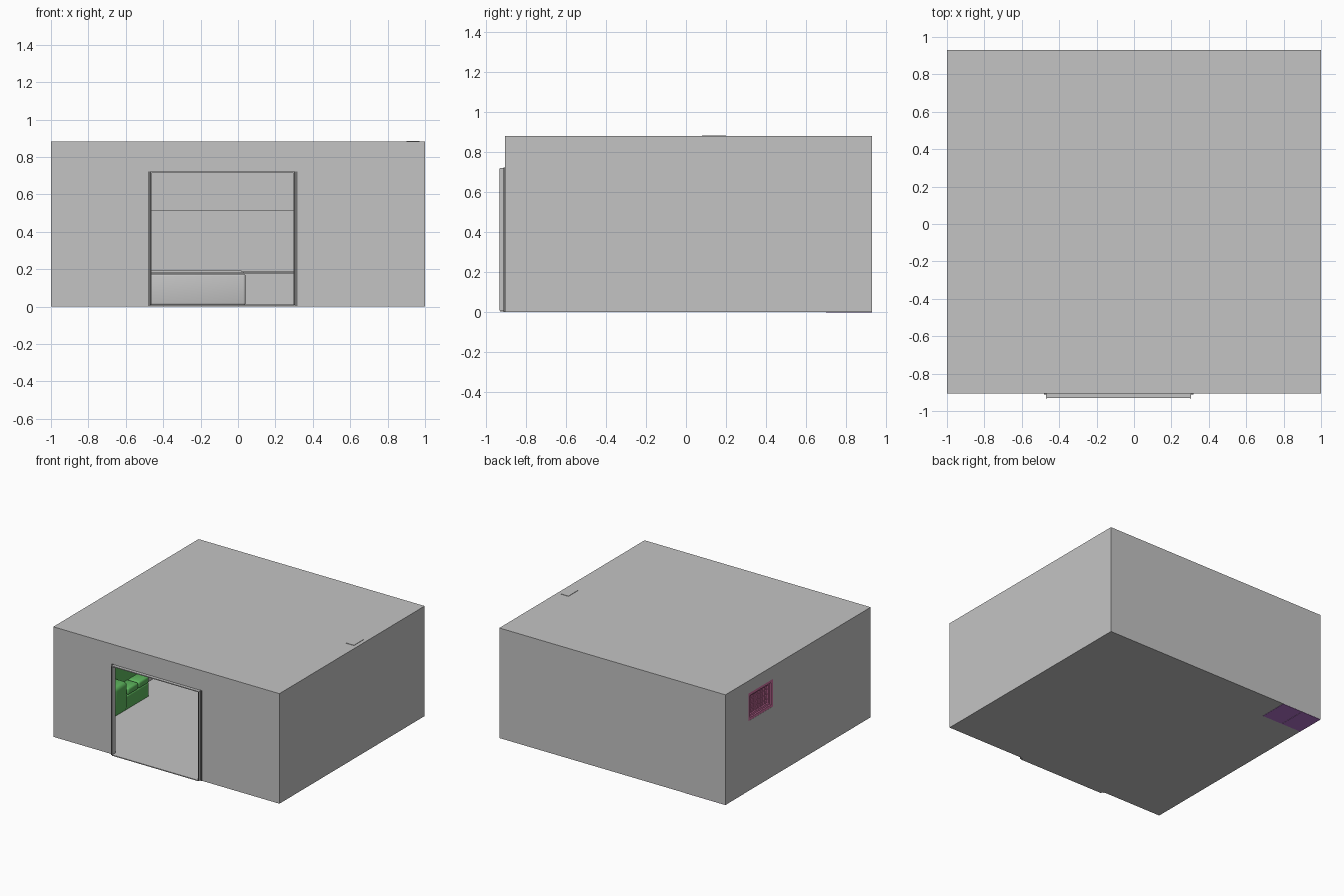
import bpy
import math

cube = bpy.data.objects.get("Cube")
if cube:
    bpy.data.objects.remove(cube, do_unlink=True)


def material(name, rgb):
    m = bpy.data.materials.new(name)
    m.use_nodes = True
    color = (*rgb, 1)
    m.diffuse_color = color
    m.node_tree.nodes["Principled BSDF"].inputs["Base Color"].default_value = color
    return m


GRAY = material("wall gray", (0.55, 0.55, 0.55))
DARK = material("trim gray", (0.17, 0.17, 0.17))
GREEN = material("sofa green", (0.11, 0.47, 0.11))
PINK = material("window pink", (0.6, 0.16, 0.35))
PURPLE = material("cabinet purple", (0.45, 0.17, 0.6))


def apply(obj, mod):
    bpy.context.view_layer.objects.active = obj
    bpy.ops.object.modifier_apply(modifier=mod.name)


def box(name, mat, x, y, z, bevel=0, segments=3):
    """Box from (low, high) ranges on each axis, optionally rounded."""
    spans = (x, y, z)
    bpy.ops.mesh.primitive_cube_add(size=1, location=[(a + b) / 2 for a, b in spans])
    obj = bpy.context.object
    obj.name = name
    obj.scale = [b - a for a, b in spans]
    bpy.ops.object.transform_apply(location=False, rotation=False, scale=True)
    obj.data.materials.append(mat)
    if bevel:
        mod = obj.modifiers.new("round", "BEVEL")
        mod.width, mod.segments = bevel, segments
        apply(obj, mod)
        bpy.ops.object.shade_smooth_by_angle(angle=math.radians(40))
    return obj


def cut(obj, *spans):
    tool = box("cutter", GRAY, *spans)
    tool.hide_render = True
    mod = obj.modifiers.new("cut", "BOOLEAN")
    mod.operation, mod.solver, mod.object = "DIFFERENCE", "EXACT", tool
    apply(obj, mod)
    bpy.data.objects.remove(tool, do_unlink=True)


# Room shell with doorway and side window
DOOR = (-0.462, 0.297)
WIN_Y, WIN_Z = (0.33, 0.64), (0.56, 0.78)
room = box("room_shell", GRAY, (-1, 1), (-0.905, 0.93), (0.002, 0.882))
cut(room, (-0.97, 0.97), (-0.885, 0.905), (0.008, 0.86))
cut(room, DOOR, (-1, -0.8), (0.008, 0.722))
cut(room, (-1.1, -0.9), WIN_Y, WIN_Z)

# Roof hatch
box("roof_hatch", GRAY, (0.9, 0.97), (0.08, 0.2), (0.878, 0.885))

# Door frame sleeve and flat side trims
FRAME_Y = (-0.93, -0.885)
for side, x in (("right", DOOR[0]), ("left", DOOR[1])):
    s = -1 if side == "right" else 1
    ends = sorted((x, x + s * 0.009))
    box(side + "_jamb", GRAY, ends, FRAME_Y, (0.008, 0.722))
    ends = sorted((x + s * 0.004, x + s * 0.02))
    box(side + "_door_trim", DARK, ends, (-0.912, -0.904), (0.003, 0.724))
    ends = sorted((x + s * 0.002, x + s * 0.008))
    box(side + "_jamb_face", DARK, ends, (-0.932, -0.929), (0.01, 0.72))
box("door_header", GRAY, DOOR, FRAME_Y, (0.715, 0.722))
box("door_threshold", GRAY, DOOR, FRAME_Y, (0.004, 0.011))

# Window: stepped frame, pane and lattice
for depth, inset, width in ((0, 0, 0.022), (0.012, 0.018, 0.02)):
    y0, y1 = WIN_Y[0] + inset, WIN_Y[1] - inset
    z0, z1 = WIN_Z[0] + inset, WIN_Z[1] - inset
    frame = box("window_frame", PINK, (-0.999 + depth, -0.965), (y0, y1), (z0, z1))
    cut(frame, (-1.1, -0.9), (y0 + width, y1 - width), (z0 + width, z1 - width))
box("window_pane", PINK, (-0.975, -0.968), WIN_Y, WIN_Z)
for i in range(1, 8):
    y = WIN_Y[0] + 0.04 + i * 0.029
    box("window_bar", PINK, (-0.98, -0.974), (y - 0.003, y + 0.003), (0.6, 0.74))
for z in (0.63, 0.67, 0.71):
    box("window_crossbar", PINK, (-0.98, -0.974), (0.37, 0.6), (z - 0.003, z + 0.003))

# Green sofa along the right wall
box("sofa_base", GREEN, (-0.96, -0.82), (-0.4, 0.05), (0.008, 0.12), 0.01)
box("sofa_back", GREEN, (-0.965, -0.91), (-0.4, 0.05), (0.1, 0.36), 0.02)
for y in (-0.22, -0.085):
    box("sofa_cushion", GREEN, (-0.92, -0.815), (y, y + 0.13), (0.12, 0.175), 0.015)
box("sofa_arm", GREEN, (-0.96, -0.81), (-0.4, -0.23), (0.008, 0.24), 0.03, 4)

# Purple cabinets in the back corner
for x in (-1, -0.82):
    low = x if x > -1 else -0.999
    box("cabinet_base", PURPLE, (low, x + 0.176), (0.7, 0.929), (0, 0.006))
    box("cabinet", PURPLE, (max(x, -0.965), x + 0.176), (0.7, 0.9), (0.008, 0.45), 0.006, 1)
    box("cabinet_door", PURPLE, (max(x, -0.965) + 0.02, x + 0.156), (0.693, 0.7), (0.04, 0.42))

# Low counter across the back, stepped back at one end, with a wall ledge
box("counter_base", GRAY, (-0.62, 0.04), (0.4, 0.9), (0.008, 0.176), 0.012)
box("counter_top", GRAY, (-0.63, 0.03), (0.385, 0.9), (0.178, 0.186))
box("counter_return", GRAY, (0.03, 0.9), (0.55, 0.9), (0.008, 0.178))
box("counter_return_top", GRAY, (0.02, 0.9), (0.54, 0.9), (0.18, 0.19))
box("wall_ledge", GRAY, (-0.62, 0.96), (0.84, 0.906), (0.19, 0.515))
